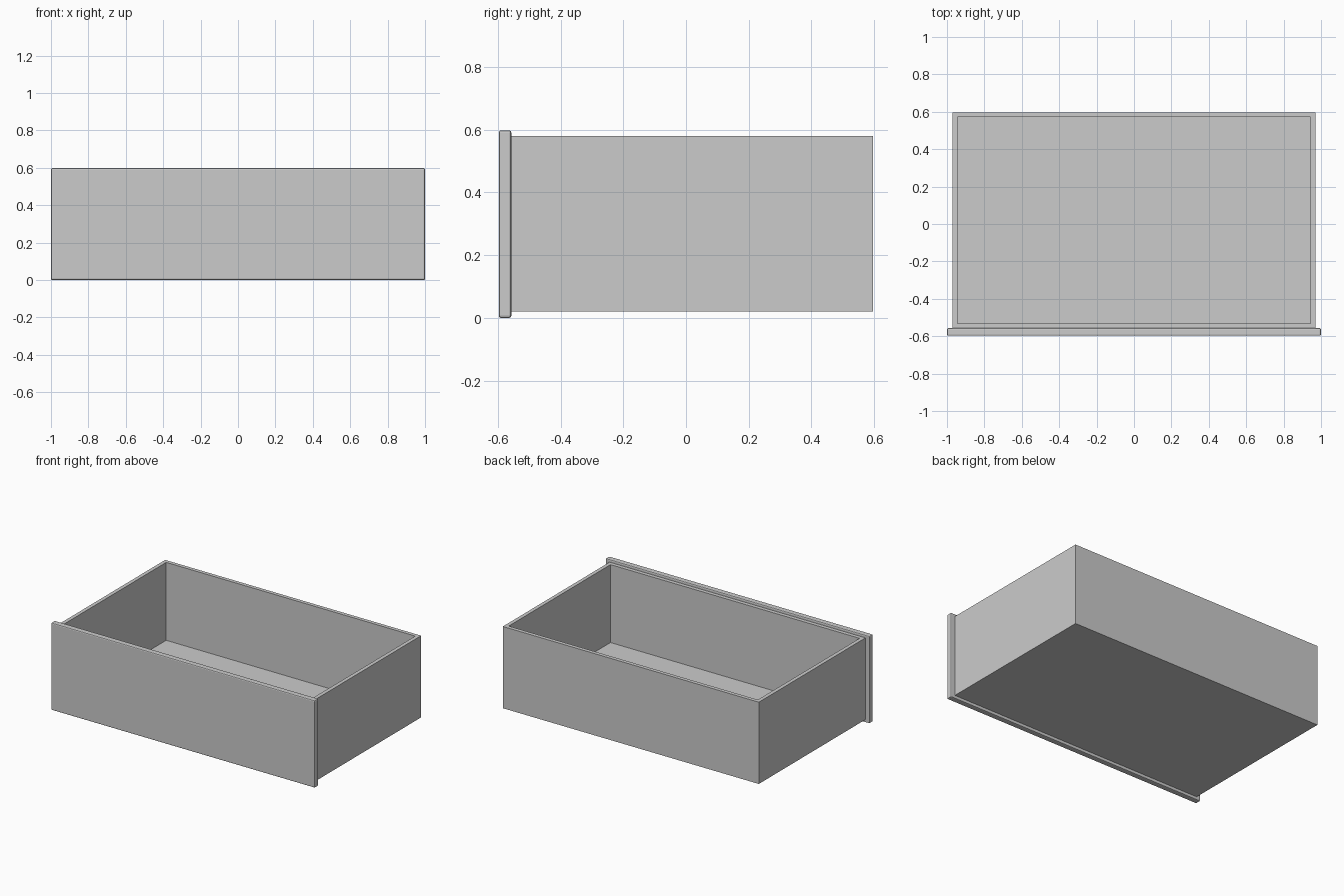
import bpy
import bmesh
from mathutils import Vector

cube = bpy.data.objects.get("Cube")
if cube:
    bpy.data.objects.remove(cube, do_unlink=True)

grey = bpy.data.materials.new("plain grey")
grey.use_nodes = True
COLOUR = (0.6, 0.6, 0.6, 1)
grey.diffuse_color = COLOUR
grey.node_tree.nodes["Principled BSDF"].inputs["Base Color"].default_value = COLOUR


def box(name, low, high):
    """Axis-aligned box between two corners."""
    low, high = Vector(low), Vector(high)
    bm = bmesh.new()
    bmesh.ops.create_cube(bm, size=1)
    bmesh.ops.scale(bm, vec=high - low, verts=bm.verts)
    bmesh.ops.translate(bm, vec=(low + high) / 2, verts=bm.verts)
    mesh = bpy.data.meshes.new(name)
    bm.to_mesh(mesh)
    bm.free()
    mesh.materials.append(grey)
    obj = bpy.data.objects.new(name, mesh)
    bpy.context.collection.objects.link(obj)
    return obj


WALL = 0.026
HALF_X, FRONT, JOIN, BACK = 0.97, -0.597, -0.557, 0.597
BOTTOM, TOP = 0.02, 0.58

# Open tray: inset the top of a solid box and sink the inner face
tray = box("drawer_tray", (-HALF_X, JOIN, BOTTOM), (HALF_X, BACK, TOP))
bm = bmesh.new()
bm.from_mesh(tray.data)
lid = max(bm.faces, key=lambda f: f.calc_center_median().z)
bmesh.ops.inset_individual(bm, faces=[lid], thickness=WALL, use_even_offset=True)
floor = bmesh.ops.extrude_discrete_faces(bm, faces=[lid])["faces"][0]
bmesh.ops.translate(bm, vec=(0, 0, BOTTOM + WALL - TOP), verts=floor.verts)
bm.to_mesh(tray.data)
bm.free()

# Front panel, overlapping the tray all round, with softened edges
panel = box("front_panel", (-1, FRONT, 0), (1, JOIN, 0.598))
bevel = panel.modifiers.new("soft_edges", "BEVEL")
bevel.width = 0.007
bevel.segments = 2
